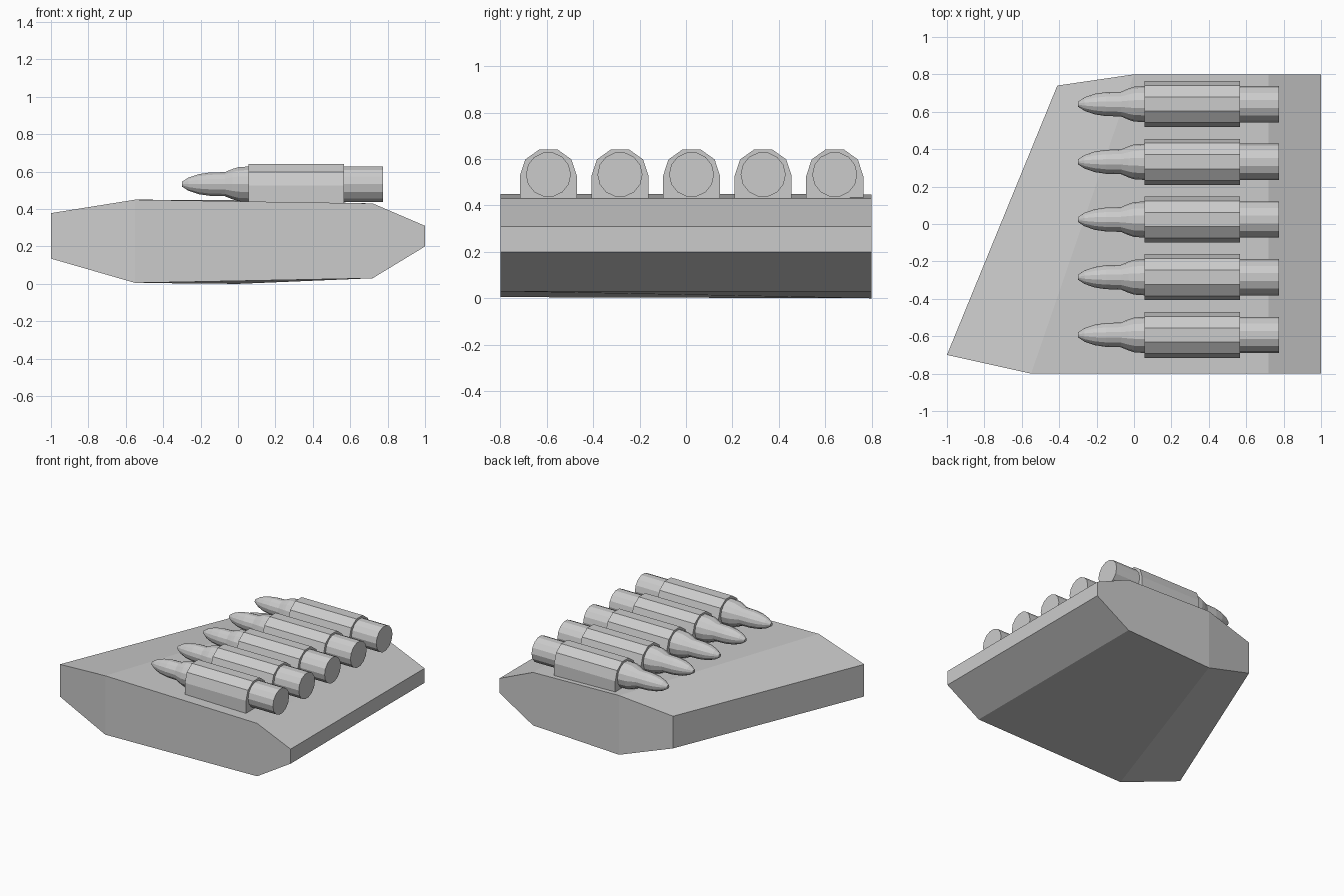
import bpy
import math

if "Cube" in bpy.data.objects:
    bpy.data.objects.remove(bpy.data.objects["Cube"])


def make_mesh(name, verts, faces):
    me = bpy.data.meshes.new(name)
    me.from_pydata(verts, [], faces)
    me.update()
    ob = bpy.data.objects.new(name, me)
    bpy.context.collection.objects.link(ob)
    return ob


def loft(name, rings):
    """Join equal-sized closed rings, capping both ends."""
    n = len(rings[0])
    verts = [v for ring in rings for v in ring]
    faces = [(r * n + i, r * n + (i + 1) % n, (r + 1) * n + (i + 1) % n, (r + 1) * n + i)
             for r in range(len(rings) - 1) for i in range(n)]
    last = (len(rings) - 1) * n
    faces += [tuple(reversed(range(n))), tuple(range(last, last + n))]
    return make_mesh(name, verts, faces)


# Skewed armour-like base plate: each outline point has x, y, bottom z, top z
outline = [(-1, -0.70, 0.135, 0.378), (-0.55, -0.80, 0.005, 0.45),
           (0.72, -0.80, 0.03, 0.43), (1, -0.80, 0.20, 0.31),
           (1, 0.80, 0.20, 0.31), (0.72, 0.80, 0.03, 0.43),
           (0, 0.80, 0.0, 0.448), (-0.41, 0.74, 0.135, 0.378)]
verts = [(x, y, b) for x, y, b, t in outline] + [(x, y, t) for x, y, b, t in outline]
sides = [(i, (i + 1) % 8, (i + 1) % 8 + 8, i + 8) for i in range(8)]
tops = [(8, 9, 14, 15), (9, 10, 13, 14), (10, 11, 12, 13)]
bottoms = [tuple(i - 8 for i in reversed(f)) for f in tops]
make_mesh("base_plate", verts, sides + tops + bottoms)

# Cartridge profile: x, radius
profile = [(-0.30, 0.013), (-0.265, 0.036), (-0.21, 0.055), (-0.15, 0.064),
           (-0.07, 0.066), (-0.03, 0.083), (0.0, 0.093), (0.06, 0.097), (0.775, 0.097)]
SIDES = 14
CZ = 0.533

for k in range(5):
    cy = -0.593 + k * 0.3085

    # Round with pointed nose, lying along x
    loft(f"cartridge_{k + 1}",
         [[(x, cy + r * math.cos(2 * math.pi * i / SIDES),
            CZ + r * math.sin(2 * math.pi * i / SIDES)) for i in range(SIDES)]
          for x, r in profile])

    # Strap loop: rounded top, straight sides down to the plate
    arch = [(0.123 * math.cos(math.radians(36 * i)), 0.527 + 0.121 * math.sin(math.radians(36 * i)))
            for i in range(6)]
    section = arch + [(-0.123, 0.428), (0.123, 0.428)]
    loft(f"strap_loop_{k + 1}", [[(x, cy + y, z) for y, z in section] for x in (0.057, 0.568)])
